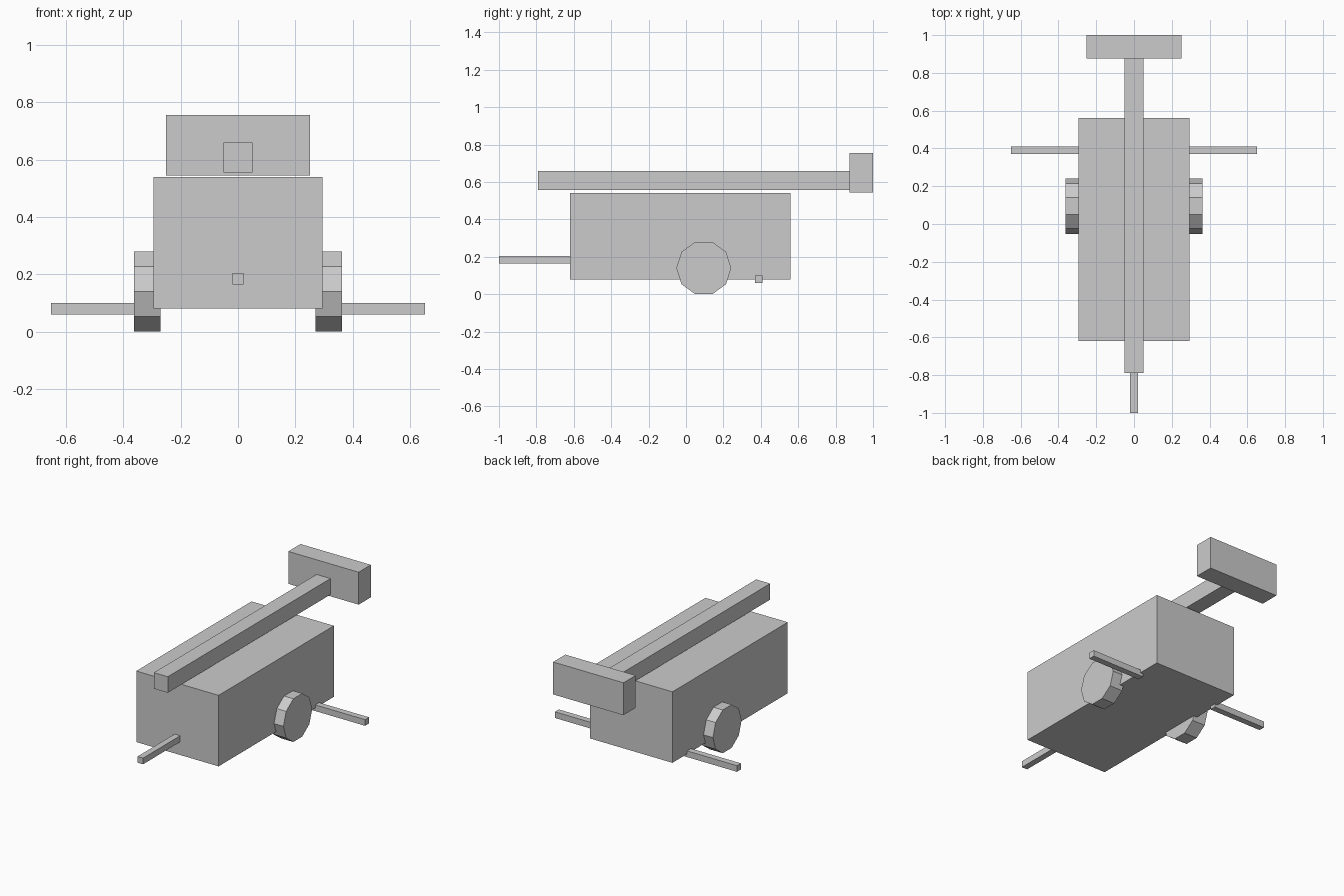
import bpy, math

if "Cube" in bpy.data.objects:
    bpy.data.objects.remove(bpy.data.objects["Cube"])

grey = bpy.data.materials.new("plain grey")
grey.diffuse_color = (0.6, 0.6, 0.6, 1)
grey.use_nodes = True
grey.node_tree.nodes["Principled BSDF"].inputs["Base Color"].default_value = grey.diffuse_color


def box(name, x, y, z):
    """Box from (min, max) ranges on each axis."""
    ranges = (x, y, z)
    bpy.ops.mesh.primitive_cube_add(size=1, location=[(a + b) / 2 for a, b in ranges])
    ob = bpy.context.object
    ob.name = name
    ob.scale = [b - a for a, b in ranges]
    bpy.ops.object.transform_apply(location=False, rotation=False, scale=True)
    ob.data.materials.append(grey)
    return ob


# Trailer body and front tow bar
box("body", (-0.295, 0.295), (-0.62, 0.56), (0.08, 0.54))
box("tow_bar", (-0.02, 0.02), (-1.0, -0.60), (0.165, 0.205))

# Boom floating just above the body, with its end block
box("boom", (-0.05, 0.05), (-0.79, 0.875), (0.556, 0.66))
box("boom_head", (-0.252, 0.252), (0.875, 1.0), (0.545, 0.755))

for side, s in (("left", -1), ("right", 1)):
    # Side outriggers
    box("outrigger_" + side, sorted((s * 0.275, s * 0.652)), (0.37, 0.41), (0.06, 0.10))

    # Ten-sided wheels, flat side down
    bpy.ops.mesh.primitive_cylinder_add(
        vertices=10, radius=0.147, depth=0.092,
        location=(s * 0.316, 0.095, 0.14), rotation=(0, math.pi / 2, 0))
    wheel = bpy.context.object
    wheel.name = "wheel_" + side
    # Turn about the axle so corners point forward and back
    wheel.data.materials.append(grey)
